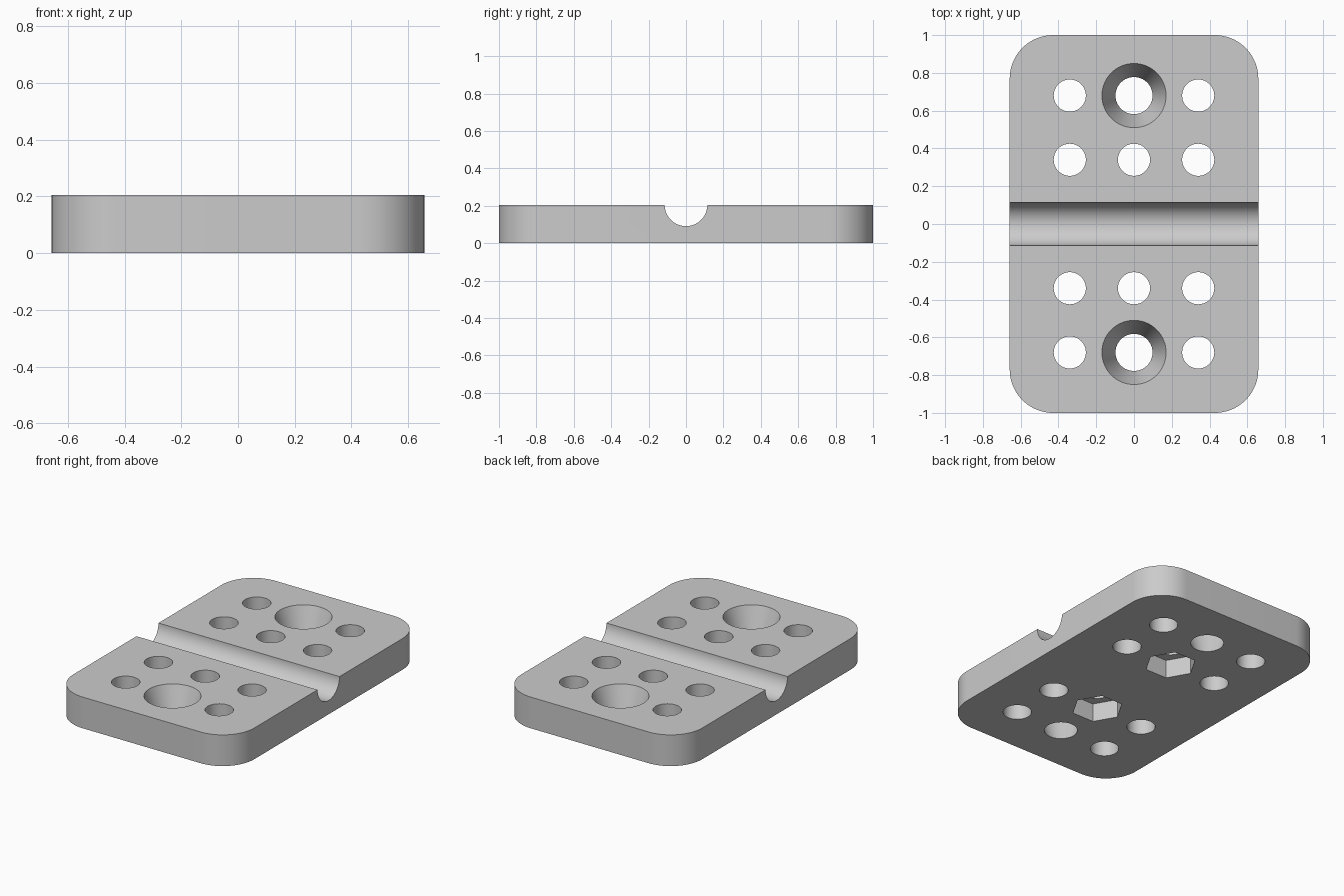
import bpy
import bmesh
from math import sin, cos, pi, radians

WIDTH, LENGTH, HEIGHT, CORNER = 1.316, 2.0, 0.205, 0.23

if "Cube" in bpy.data.objects:
    bpy.data.objects.remove(bpy.data.objects["Cube"], do_unlink=True)

# Plain grey material
grey = bpy.data.materials.new("plain_grey")
grey.use_nodes = True
grey.diffuse_color = (0.6, 0.6, 0.6, 1)
grey.node_tree.nodes["Principled BSDF"].inputs["Base Color"].default_value = (0.6, 0.6, 0.6, 1)

# Rounded rectangular plate
bm = bmesh.new()
outline = []
steps = 20
for quarter, (sx, sy) in enumerate([(1, 1), (-1, 1), (-1, -1), (1, -1)]):
    cx, cy = sx * (WIDTH / 2 - CORNER), sy * (LENGTH / 2 - CORNER)
    for i in range(steps + 1):
        a = (quarter + i / steps) * pi / 2
        outline.append(bm.verts.new((cx + CORNER * cos(a), cy + CORNER * sin(a), 0)))
base = bm.faces.new(outline)
extruded = bmesh.ops.extrude_face_region(bm, geom=[base])["geom"]
bmesh.ops.translate(bm, vec=(0, 0, HEIGHT),
                    verts=[g for g in extruded if isinstance(g, bmesh.types.BMVert)])
bmesh.ops.recalc_face_normals(bm, faces=bm.faces)
mesh = bpy.data.meshes.new("mounting_plate")
bm.to_mesh(mesh)
bm.free()
mesh.materials.append(grey)
plate = bpy.data.objects.new("mounting_plate", mesh)
bpy.context.collection.objects.link(plate)


def cut(name, r_low, r_high, location, depth, sides=64, rotation=(0, 0, 0)):
    """Subtract a cylinder, cone or prism from the plate."""
    bpy.ops.mesh.primitive_cone_add(vertices=sides, radius1=r_low, radius2=r_high,
                                    depth=depth, location=location, rotation=rotation)
    cutter = bpy.context.object
    cutter.name = name
    cutter.hide_render = True
    cutter.data.materials.append(grey)
    bpy.context.view_layer.update()
    mod = plate.modifiers.new(name, "BOOLEAN")
    mod.operation = "DIFFERENCE"
    mod.solver = "EXACT"
    mod.object = cutter
    bpy.ops.object.select_all(action="DESELECT")
    bpy.context.view_layer.objects.active = plate
    plate.select_set(True)
    bpy.ops.object.modifier_apply(modifier=mod.name)
    bpy.data.objects.remove(cutter, do_unlink=True)


# Groove across the middle of the top
cut("groove_cutter", 0.114, 0.114, (0, 0, HEIGHT), 2, 66, (0, pi / 2, 0))

R, PITCH, MID = 0.085, 0.34, HEIGHT / 2
for side in (-1, 1):
    # Straight holes
    for x in (-PITCH, PITCH):
        for row in (1, 2):
            cut("hole_cutter", R, R, (x, side * row * PITCH, MID), 0.5)
    cut("hole_cutter", R, R, (0, side * PITCH, MID), 0.5)
    # Hexagonal nut pocket in the underside, with a corner on the x axis
    cut("nut_pocket_cutter", 0.155, 0.155, (0, side * PITCH, 0.02), 0.2, 6,
        (0, 0, radians(30)))
    # Full-depth tapered screw hole, overshooting both faces along its slope
    slope = (0.17 - 0.098) / HEIGHT
    extra = 0.05
    cut("screw_hole_cutter", 0.098 - slope * extra, 0.17 + slope * extra,
        (0, side * 2 * PITCH, MID), HEIGHT + 2 * extra)

# Smooth round walls, sharp edges
bpy.ops.object.select_all(action="DESELECT")
plate.select_set(True)
bpy.context.view_layer.objects.active = plate
bpy.ops.object.shade_smooth_by_angle(angle=radians(30))
